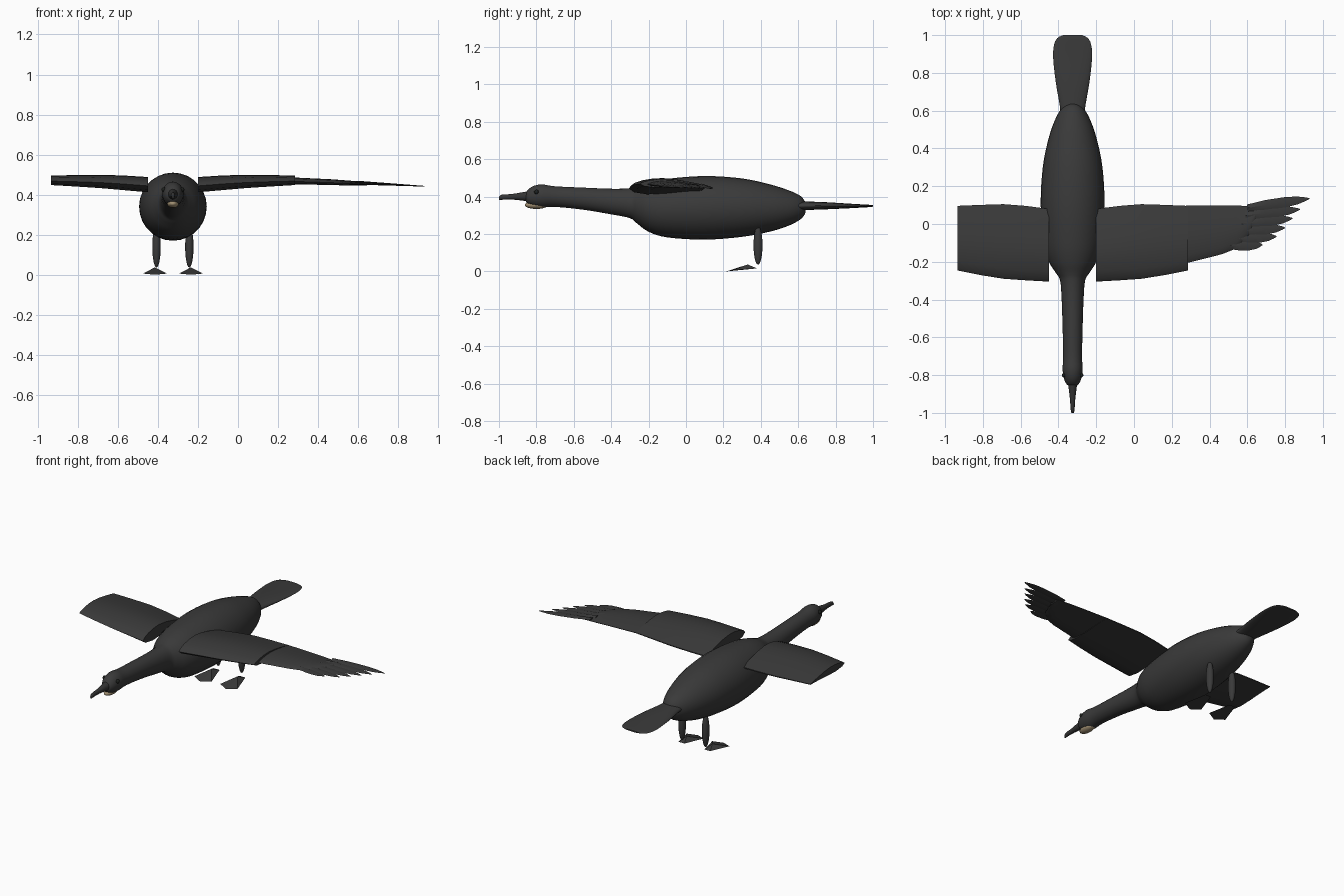
import bpy, bmesh, math

CX = -0.325  # body centre line


def material(name, rgb):
    m = bpy.data.materials.new(name)
    m.diffuse_color = (*rgb, 1)
    return m


PLUMAGE = material("charcoal plumage", (0.042, 0.042, 0.042))
BILL = material("dark bill", (0.034, 0.034, 0.034))
POUCH = material("tan throat", (0.36, 0.28, 0.17))
EYE = material("black eye", (0.012, 0.014, 0.012))


def finish(bm, name, mat, angle=40):
    bmesh.ops.recalc_face_normals(bm, faces=bm.faces[:])
    me = bpy.data.meshes.new(name)
    bm.to_mesh(me)
    bm.free()
    me.materials.append(mat)
    ob = bpy.data.objects.new(name, me)
    bpy.context.collection.objects.link(ob)
    bpy.ops.object.select_all(action='DESELECT')
    ob.select_set(True)
    bpy.context.view_layer.objects.active = ob
    bpy.ops.object.shade_smooth_by_angle(angle=math.radians(angle))
    return ob


def loft(name, rings, mat, angle=40):
    bm = bmesh.new()
    rows = [[bm.verts.new(p) for p in r] for r in rings]
    n = len(rows[0])
    for a, b in zip(rows, rows[1:]):
        for i in range(n):
            j = (i + 1) % n
            bm.faces.new((a[i], a[j], b[j], b[i]))
    bm.faces.new(rows[0])
    bm.faces.new(rows[-1])
    return finish(bm, name, mat, angle)


def spline(stations, steps=4):
    """Smoothly resample a list of equal length tuples."""
    out = []
    for i in range(len(stations) - 1):
        p0, p1 = stations[max(i - 1, 0)], stations[i]
        p2, p3 = stations[i + 1], stations[min(i + 2, len(stations) - 1)]
        for s in range(steps):
            t = s / steps
            out.append(tuple(0.5 * (2 * b + (c - a) * t + (2 * a - 5 * b + 4 * c - d) * t * t
                                    + (3 * b - a - 3 * c + d) * t ** 3)
                             for a, b, c, d in zip(p0, p1, p2, p3)))
    return out + [stations[-1]]


def tube(name, stations, mat, n=28, steps=4):
    """Stations along y: (y, bottom z, top z, half width)."""
    rings = []
    for y, lo, hi, w in spline(stations, steps):
        rings.append([(CX + w * math.cos(2 * math.pi * k / n), y,
                       (lo + hi) / 2 + (hi - lo) / 2 * math.sin(2 * math.pi * k / n))
                      for k in range(n)])
    return loft(name, rings, mat, 50)


def ellipsoid(name, centre, radii, mat):
    bm = bmesh.new()
    bmesh.ops.create_uvsphere(bm, u_segments=20, v_segments=12, radius=1)
    bmesh.ops.scale(bm, vec=radii, verts=bm.verts)
    bmesh.ops.translate(bm, vec=centre, verts=bm.verts)
    return finish(bm, name, mat, 60)


# Body, neck and head in one smooth skin
tube("body", [
    (-0.86, 0.385, 0.405, 0.010), (-0.85, 0.365, 0.43, 0.030), (-0.82, 0.348, 0.455, 0.045),
    (-0.77, 0.342, 0.465, 0.053), (-0.70, 0.345, 0.455, 0.050), (-0.55, 0.330, 0.448, 0.053),
    (-0.40, 0.305, 0.442, 0.058), (-0.30, 0.285, 0.444, 0.066), (-0.26, 0.255, 0.452, 0.088),
    (-0.20, 0.212, 0.474, 0.125), (-0.10, 0.182, 0.495, 0.153), (0.10, 0.170, 0.510, 0.169),
    (0.30, 0.185, 0.497, 0.158), (0.45, 0.213, 0.465, 0.128), (0.55, 0.245, 0.433, 0.094),
    (0.61, 0.277, 0.405, 0.060), (0.635, 0.305, 0.375, 0.030), (0.64, 0.33, 0.35, 0.010)], PLUMAGE)

# Bill with a hooked tip, throat pouch and eyes
tube("bill", [(-1.0, 0.380, 0.398, 0.006), (-0.985, 0.383, 0.410, 0.010),
              (-0.93, 0.384, 0.414, 0.014), (-0.87, 0.378, 0.424, 0.021),
              (-0.81, 0.370, 0.435, 0.030)], BILL, 16, 3)
ellipsoid("throat_pouch", (CX, -0.80, 0.355), (0.029, 0.062, 0.021), POUCH)
for side in (-1, 1):
    ellipsoid("eye", (CX + side * 0.046, -0.80, 0.425), (0.011, 0.012, 0.012), EYE)

# Flat rounded tail
tail = [(0.60, 0.325, 0.375, 0.065), (0.64, 0.328, 0.374, 0.070), (0.75, 0.332, 0.370, 0.089),
        (0.88, 0.338, 0.362, 0.103), (0.95, 0.342, 0.358, 0.098), (0.985, 0.344, 0.356, 0.080),
        (1.0, 0.346, 0.354, 0.050)]
tube("tail", tail, PLUMAGE, 24, 3)

# Wing cross-section: (chord fraction, height fraction)
AIRFOIL = [(0, 0.42), (0.04, 0.62), (0.14, 0.82), (0.28, 0.96), (0.42, 1), (0.60, 0.88),
           (0.80, 0.62), (1, 0.32), (1, 0.24), (0.8, 0.2), (0.5, 0.06), (0.25, 0), (0.07, 0.15)]


def wing(name, stations, side=1):
    """Stations: (distance from centre line, front y, back y, bottom z, top z)."""
    rings = [[(CX + side * d, f + (b - f) * u, lo + (hi - lo) * v) for u, v in AIRFOIL]
             for d, f, b, lo, hi in stations]
    return loft(name, rings, PLUMAGE, 35)


INNER = [(0.125, -0.305, 0.080, 0.412, 0.488), (0.25, -0.298, 0.096, 0.423, 0.496),
         (0.365, -0.290, 0.105, 0.433, 0.499), (0.49, -0.270, 0.101, 0.441, 0.498),
         (0.61, -0.246, 0.096, 0.448, 0.495)]
wing("right_inner_wing", INNER)
wing("left_inner_wing", INNER, -1)
wing("right_outer_wing", [(0.60, -0.208, 0.097, 0.452, 0.486), (0.79, -0.160, 0.097, 0.448, 0.477),
                          (0.87, -0.128, 0.097, 0.446, 0.471), (0.93, -0.07, 0.096, 0.445, 0.466),
                          (0.97, 0.03, 0.096, 0.445, 0.463)])

# Fanned flight feathers: root and tip in plan
FEATHERS = [((0.60, 0.085), (0.93, 0.135)), ((0.59, 0.045), (0.88, 0.078)),
            ((0.57, 0.000), (0.84, 0.030)), ((0.55, -0.040), (0.80, -0.020)),
            ((0.53, -0.080), (0.755, -0.066)), ((0.51, -0.115), (0.68, -0.110))]
for k, ((x0, y0), (x1, y1)) in enumerate(FEATHERS):
    length = math.hypot(x1 - x0, y1 - y0)
    dx, dy = (x1 - x0) / length, (y1 - y0) / length
    rings = []
    for t, w in ((0, 0.018), (0.3, 0.027), (0.6, 0.027), (0.8, 0.021), (0.93, 0.010), (1, 0.002)):
        x, y = x0 + (x1 - x0) * t, y0 + (y1 - y0) * t
        z = 0.463 - 0.055 * (x - 0.55) - 0.001 * k
        h = 0.007 * (1 - t) + 0.002
        # the front vane is narrower near the tip
        rings.append([(x - dy * s * w, y + dx * s * w, z + v * h)
                      for s, v in ((-1, 0), (0, 1), (1, 0), (0, -1))])
    loft("flight_feather", rings, PLUMAGE, 30)

# Legs and webbed feet
for side in (-1, 1):
    lx = CX + side * 0.082
    ellipsoid("leg", (lx, 0.385, 0.14), (0.021, 0.024, 0.104), PLUMAGE)
    bm = bmesh.new()
    fx = lx + side * 0.008
    for x, y, z in ((0, 0.215, 0), (-0.06, 0.245, 0.006), (0.06, 0.245, 0.006),
                    (-0.02, 0.38, 0.016), (0.02, 0.38, 0.016), (0, 0.33, 0.037)):
        bm.verts.new((fx + x, y, z))
    bmesh.ops.convex_hull(bm, input=bm.verts[:])
    finish(bm, "webbed_foot", PLUMAGE, 20)
